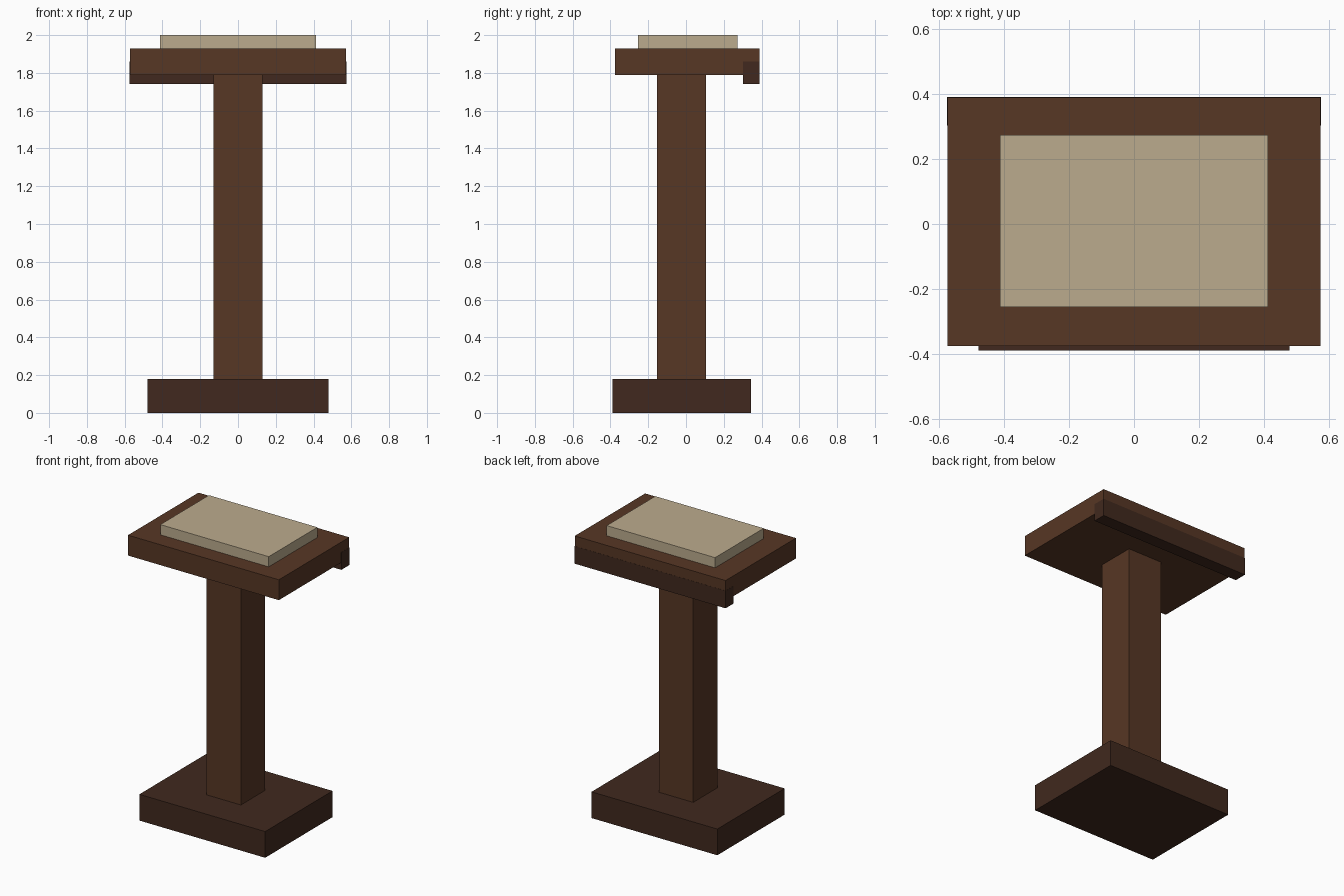
import bpy
import bmesh

if "Cube" in bpy.data.objects:
    bpy.data.objects.remove(bpy.data.objects["Cube"])


def material(name, rgb):
    m = bpy.data.materials.new(name)
    m.diffuse_color = (*rgb, 1.0)
    m.use_nodes = True
    m.node_tree.nodes["Principled BSDF"].inputs["Base Color"].default_value = m.diffuse_color
    return m


def box(name, x, y, z, mat):
    """Axis-aligned box from (min, max) ranges."""
    bm = bmesh.new()
    bmesh.ops.create_cube(bm, size=1.0)
    for v in bm.verts:
        for i, (lo, hi) in enumerate((x, y, z)):
            v.co[i] = hi if v.co[i] > 0 else lo
    mesh = bpy.data.meshes.new(name)
    bm.to_mesh(mesh)
    bm.free()
    mesh.materials.append(mat)
    obj = bpy.data.objects.new(name, mesh)
    bpy.context.collection.objects.link(obj)
    return obj


wood = material("wood", (0.095, 0.038, 0.018))
dark_wood = material("dark_wood", (0.052, 0.022, 0.013))
paper = material("paper", (0.50, 0.41, 0.27))

# Foot and post
box("base", (-0.478, 0.478), (-0.388, 0.343), (0.0, 0.18), dark_wood)
box("post", (-0.13, 0.13), (-0.154, 0.107), (0.18, 1.79), wood)

# Desk top, rear ledge (a hair proud of the slab) and book
box("desk_top", (-0.573, 0.573), (-0.375, 0.389), (1.79, 1.93), wood)
box("rear_ledge", (-0.574, 0.574), (0.302, 0.39), (1.74, 1.86), dark_wood)
box("book", (-0.412, 0.412), (-0.255, 0.273), (1.93, 2.0), paper)
